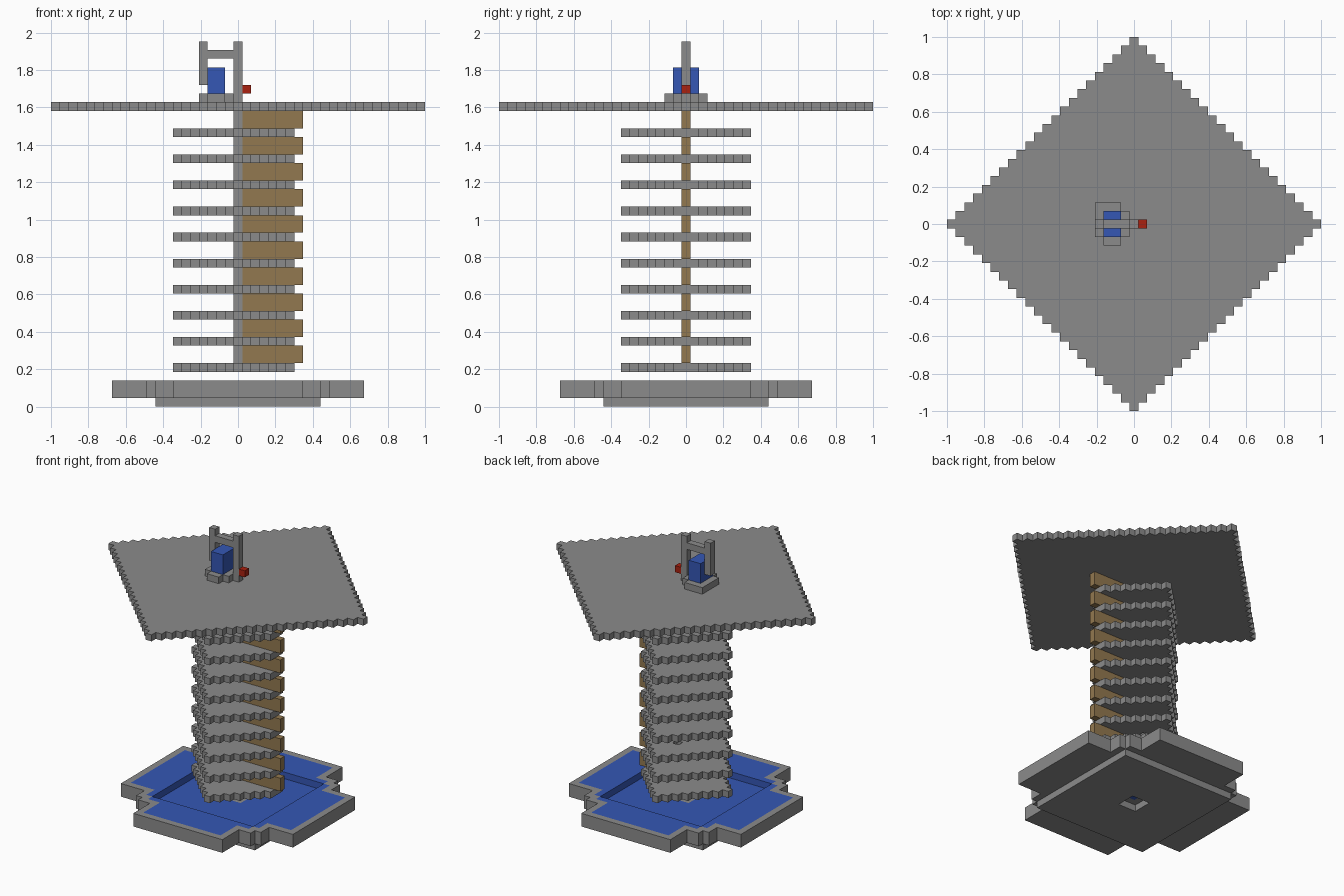
import bpy
import bmesh

old = bpy.data.objects.get("Cube")
if old:
    bpy.data.objects.remove(old, do_unlink=True)

UNIT = 2 / 43  # edge of one block


def material(name, rgb):
    m = bpy.data.materials.new(name)
    m.use_nodes = True
    color = (*rgb, 1)
    m.diffuse_color = color
    bsdf = next(n for n in m.node_tree.nodes if n.type == 'BSDF_PRINCIPLED')
    bsdf.inputs["Base Color"].default_value = color
    return m


STONE = material("stone grey", (0.26, 0.26, 0.26))
WOOD = material("wood brown", (0.29, 0.19, 0.08))
WATER = material("water blue", (0.035, 0.095, 0.46))
RED = material("red", (0.4, 0.015, 0.005))


def box(x0, x1, y0, y1, z0, z1):
    """Set of block cells, all limits included."""
    return {(x, y, z) for x in range(x0, x1 + 1)
            for y in range(y0, y1 + 1) for z in range(z0, z1 + 1)}


def square(r, z):
    return box(-r, r, -r, r, z, z)


def diamond(r, z):
    return {c for c in square(r, z) if abs(c[0]) + abs(c[1]) <= r}


def build(name, cells, mat):
    """Skin a set of cells with their exposed faces."""
    bm = bmesh.new()
    corners = {}

    def vert(p):
        if p not in corners:
            corners[p] = bm.verts.new((
                (p[0] - 0.5) * UNIT, (p[1] - 0.5) * UNIT, p[2] * UNIT))
        return corners[p]

    for c in sorted(cells):
        for axis in range(3):
            u, v = (axis + 1) % 3, (axis + 2) % 3
            for side in (0, 1):
                near = list(c)
                near[axis] += 2 * side - 1
                if tuple(near) in cells:
                    continue
                loop = []
                for du, dv in ((0, 0), (1, 0), (1, 1), (0, 1)):
                    p = list(c)
                    p[axis] += side
                    p[u] += du
                    p[v] += dv
                    loop.append(vert(tuple(p)))
                bm.faces.new(loop if side else loop[::-1])
    mesh = bpy.data.meshes.new(name)
    bm.to_mesh(mesh)
    bm.free()
    mesh.materials.append(mat)
    obj = bpy.data.objects.new(name, mesh)
    bpy.context.collection.objects.link(obj)
    return obj


# Basin outline: a cross with stepped inner corners
def basin(z):
    shape = set()
    for a, b in ((7, 14), (9, 10)):
        shape |= box(-a, a, -b, b, z, z) | box(-b, b, -a, a, z, z)
    return shape


def inset(shape):
    return {(x, y, z) for x, y, z in shape
            if all((x + i, y + j, z) in shape
                   for i in (-1, 0, 1) for j in (-1, 0, 1))}


pool = square(8, 1)
spring = square(1, 1)
build("base_slab", square(9, 0) - square(1, 0), STONE)
build("basin_floor", basin(1) - pool, STONE)
build("basin_rim", basin(2) - inset(basin(2)), STONE)
build("outer_water", inset(basin(2)) - square(8, 2), WATER)
build("inner_water", pool - spring | {(0, 0, 1)}, WATER)
build("spring_ring", spring - {(0, 0, 1)}, STONE)

# Tower: stacked diamond floors around a column, with wooden fins between
for k in range(10):
    z = 4 + 3 * k
    floor = diamond(7, z) - {(0, 0, z), (7, 0, z)}
    if k == 2:
        floor -= {(0, 2, z)}
    build(f"floor_{k + 1}", floor, STONE)
    build(f"wood_fin_{k + 1}", box(1, 7, 0, 0, z + 1, z + 2), WOOD)
build("column", box(0, 0, 0, 0, 4, 33), STONE)
build("platform", diamond(21, 34), STONE)

# Shrine on the platform
build("pedestal", box(-4, -1, -1, 1, 35, 35) | box(-4, -2, 2, 2, 35, 35)
      | box(-3, -2, -2, -2, 35, 35), STONE)
build("blue_block", box(-3, -2, -1, 1, 36, 38), WATER)
build("frame", box(0, 0, 0, 0, 35, 41) | box(-3, -1, 0, 0, 40, 40)
      | box(-4, -4, 0, 0, 37, 41), STONE)
build("red_button", box(1, 1, 0, 0, 36, 36), RED)
